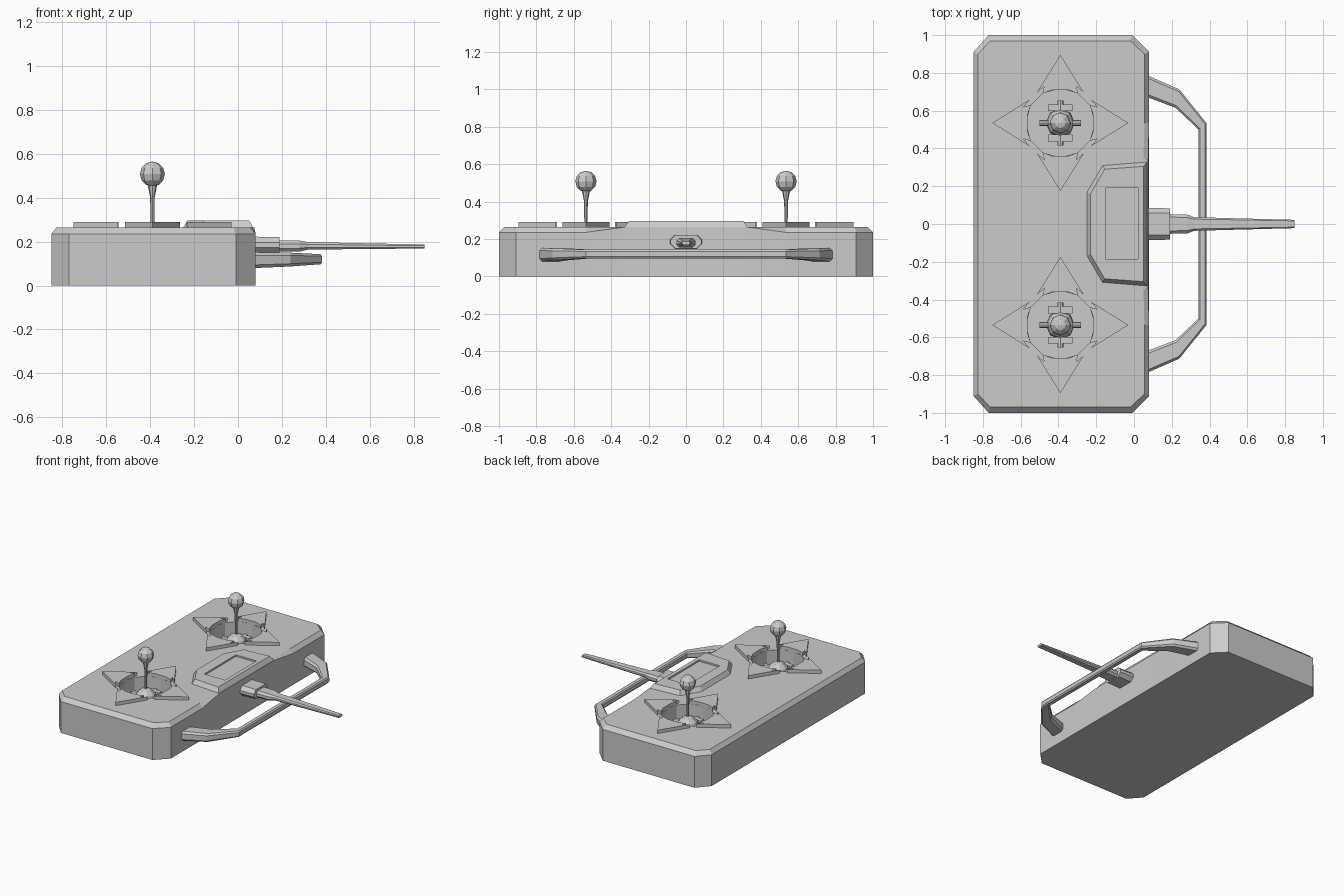
import bpy, bmesh, math
from mathutils import Matrix, Vector

if "Cube" in bpy.data.objects:
    bpy.data.objects.remove(bpy.data.objects["Cube"])


def finish(bm, name):
    bmesh.ops.recalc_face_normals(bm, faces=bm.faces)
    me = bpy.data.meshes.new(name)
    bm.to_mesh(me)
    bm.free()
    ob = bpy.data.objects.new(name, me)
    bpy.context.collection.objects.link(ob)
    return ob


def loft(name, rings):
    """Skin equal-length rings of points and cap both ends."""
    bm = bmesh.new()
    vs = [[bm.verts.new(p) for p in r] for r in rings]
    n = len(vs[0])
    for a, b in zip(vs, vs[1:]):
        for i in range(n):
            j = (i + 1) % n
            bm.faces.new((a[i], a[j], b[j], b[i]))
    bm.faces.new(vs[0])
    bm.faces.new(vs[-1])
    return finish(bm, name)


def prism(name, pts, z0, z1):
    return loft(name, [[(x, y, z) for x, y in pts] for z in (z0, z1)])


def box(name, x0, x1, y0, y1, z0, z1):
    return prism(name, [(x0, y0), (x1, y0), (x1, y1), (x0, y1)], z0, z1)


def cone(name, a, b, r0, r1, seg):
    a, b = Vector(a), Vector(b)
    d = b - a
    bm = bmesh.new()
    m = Matrix.Translation((a + b) / 2) @ d.to_track_quat('Z', 'Y').to_matrix().to_4x4()
    bmesh.ops.create_cone(bm, cap_ends=True, segments=seg, radius1=r0,
                          radius2=r1, depth=d.length, matrix=m)
    return finish(bm, name)


def ball(name, c, r, u, v):
    bm = bmesh.new()
    bmesh.ops.create_uvsphere(bm, u_segments=u, v_segments=v, radius=r,
                              matrix=Matrix.Translation(c))
    return finish(bm, name)


def cut(ob, cutter):
    m = ob.modifiers.new("cut", 'BOOLEAN')
    m.object, m.operation, m.solver = cutter, 'DIFFERENCE', 'EXACT'
    bpy.context.view_layer.objects.active = ob
    bpy.ops.object.modifier_apply(modifier=m.name)
    bpy.data.objects.remove(cutter)


def mirrored(half):
    """Half outline at +y, continued by its mirror at -y."""
    return half + [(p[0], -p[1], *p[2:]) for p in reversed(half)]


def octagon(hw, hh, c=0.3):
    """Rectangle section with clipped corners."""
    k = c * 2 * min(hw, hh)
    return [(hw, hh - k), (hw - k, hh), (k - hw, hh), (-hw, hh - k),
            (-hw, k - hh), (k - hw, -hh), (hw - k, -hh), (hw, k - hh)]


# Body: clipped box with bevelled rim that swells at the front middle
base = mirrored([(0.08, 0.33), (0.08, 0.54), (0.08, 0.91), (-0.01, 1), (-0.77, 1), (-0.85, 0.91)])
side = mirrored([(0.075, 0.33, 0.264), (0.08, 0.54, 0.235), (0.08, 0.91, 0.235),
                 (-0.01, 1, 0.235), (-0.77, 1, 0.235), (-0.85, 0.91, 0.235)])
top = mirrored([(0.05, 0.35, 0.265), (0.055, 0.53, 0.265), (0.055, 0.90, 0.265),
                (-0.02, 0.97, 0.265), (-0.76, 0.97, 0.265), (-0.827, 0.90, 0.265)])
body = loft("body", [[(x, y, 0) for x, y in base], side, top])

# Raised console with a shallow screen recess
lo = mirrored([(0.075, 0.335, 0.255), (-0.17, 0.315, 0.255), (-0.255, 0.17, 0.255)])
hi = mirrored([(0.05, 0.305, 0.297), (-0.155, 0.29, 0.297), (-0.23, 0.16, 0.297)])
console = loft("console", [lo, hi])
cut(console, box("screen_cutter", -0.15, 0.02, -0.185, 0.19, 0.285, 0.35))

# Two joysticks, each in a well ringed by four arrows
arrow = [(0, 0.36), (0.125, 0.16), (0.085, 0.195), (0.095, 0.155), (0.045, 0.174),
         (-0.045, 0.174), (-0.095, 0.155), (-0.085, 0.195), (-0.125, 0.16)]
CX = -0.39
for s, tag in ((-1, "front"), (1, "back")):
    cy = 0.535 * s
    cut(body, cone("well_cutter", (CX, cy, 0.16), (CX, cy, 0.36), 0.182, 0.182, 12))
    for q in range(4):
        c, n = (1, 0, -1, 0)[q], (0, 1, 0, -1)[q]
        prism(f"{tag}_arrow", [(CX + c * x - n * y, cy + n * x + c * y) for x, y in arrow],
              0.255, 0.29)
    # Gimbal: dome, bracket plates and cross pins
    ball(f"{tag}_pivot_dome", (CX, cy, 0.185), 0.075, 8, 6)
    for t in (-1, 1):
        box(f"{tag}_bracket", CX - 0.065, CX + 0.065, cy + t * 0.08 - 0.018,
            cy + t * 0.08 + 0.018, 0.155, 0.215)
    cone(f"{tag}_pin_x", (CX - 0.11, cy, 0.2), (CX + 0.11, cy, 0.2), 0.016, 0.016, 8)
    cone(f"{tag}_pin_y", (CX, cy - 0.12, 0.2), (CX, cy + 0.12, 0.2), 0.016, 0.016, 8)
    # Stick and knob
    cone(f"{tag}_stick", (CX, cy, 0.22), (CX, cy, 0.40), 0.008, 0.01, 8)
    cone(f"{tag}_stick_neck", (CX, cy, 0.40), (CX, cy, 0.47), 0.01, 0.024, 8)
    ball(f"{tag}_knob", (CX, cy, 0.508), 0.057, 8, 6)

# Carry handle: stations of outer point, inner point, low z, high z
half = [((0.06, 0.79), (0.06, 0.67), 0.08, 0.152), ((0.08, 0.783), (0.08, 0.668), 0.08, 0.152),
        ((0.24, 0.713), (0.22, 0.615), 0.087, 0.15), ((0.383, 0.535), (0.342, 0.50), 0.097, 0.143)]
stations = half + [((o[0], -o[1]), (i[0], -i[1]), a, b) for o, i, a, b in reversed(half)]
rings = []
for o, i, a, b in stations:
    o, i = Vector(o), Vector(i)
    mid, d = (o + i) / 2, (o - i) / 2
    sec = octagon(d.length, (b - a) / 2, 0.2)
    rings.append([(*(mid + d.normalized() * u), (a + b) / 2 + w) for u, w in sec])
loft("carry_handle", rings)


# Antenna: hexagonal-looking mount, socket and tapering blade
def along_x(name, steps, c):
    loft(name, [[(x, u, z + w) for u, w in octagon(hw, hh, c)] for x, hw, hh, z in steps])


along_x("antenna_mount", [(0.05, 0.085, 0.038, 0.185), (0.19, 0.083, 0.036, 0.185)], 0.35)
along_x("antenna", [(0.18, 0.052, 0.026, 0.18), (0.28, 0.05, 0.025, 0.18),
                    (0.32, 0.036, 0.017, 0.181), (0.85, 0.022, 0.009, 0.178)], 0.3)
